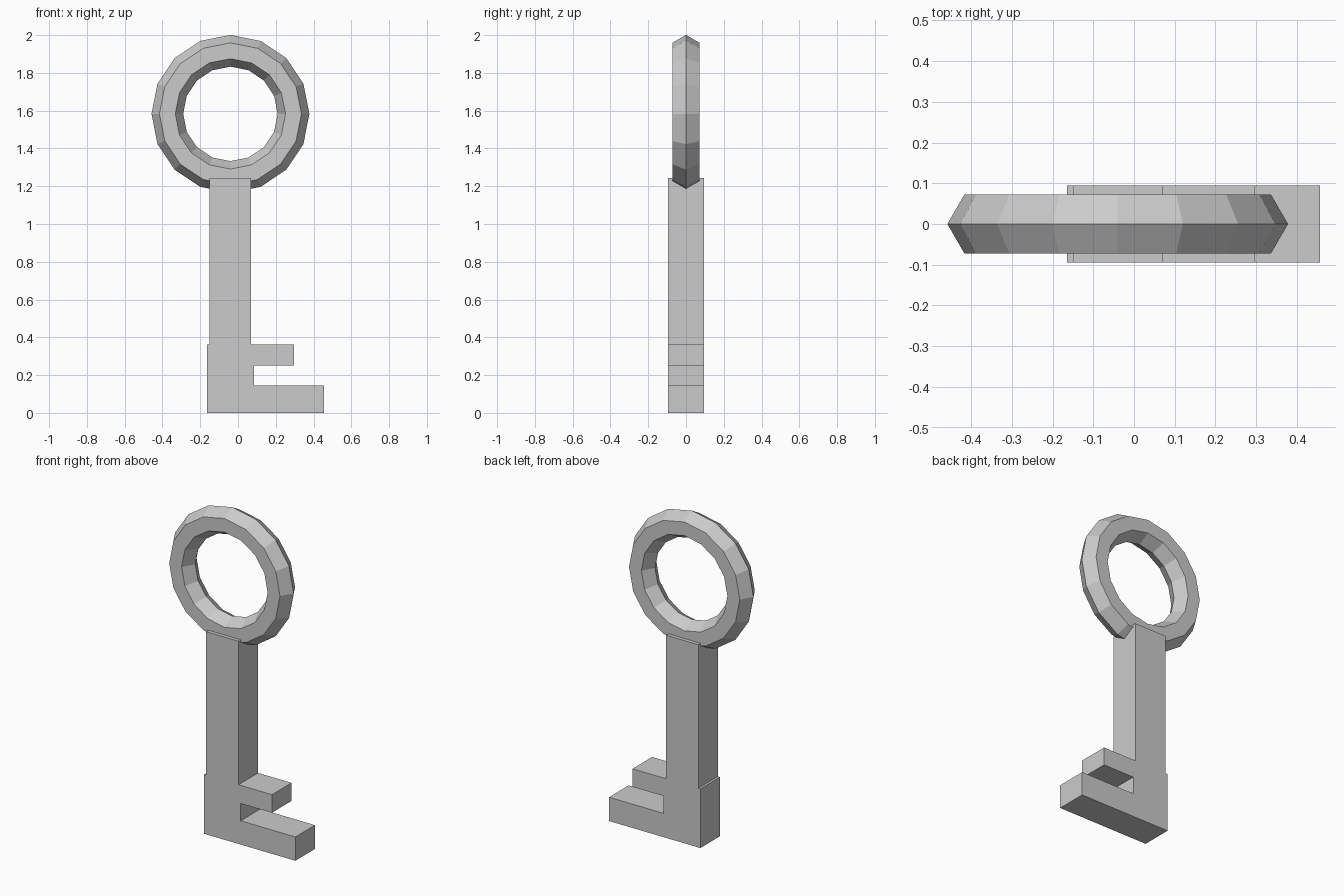
import bpy
import bmesh
import math

cube = bpy.data.objects.get("Cube")
if cube:
    bpy.data.objects.remove(cube, do_unlink=True)

# Plain grey metal
COLOUR = (0.6, 0.6, 0.6, 1)
metal = bpy.data.materials.new("grey_metal")
metal.use_nodes = True
metal.diffuse_color = COLOUR
metal.node_tree.nodes["Principled BSDF"].inputs["Base Color"].default_value = COLOUR

CENTRE_X = -0.04
HALF_DEPTH = 0.095

# Bow: faceted ring with a hexagonal section, standing in the xz plane
bpy.ops.mesh.primitive_torus_add(
    major_segments=16, minor_segments=6, major_radius=0.334, minor_radius=0.084,
    location=(CENTRE_X, 0, 1.583), rotation=(math.pi / 2, 0, 0))
bow = bpy.context.object
bow.name = "bow_ring"
bow.data.materials.append(metal)
bpy.ops.object.shade_flat()

# Shaft and bit: one outline extruded front to back
outline = [(-0.164, 0), (0.456, 0), (0.456, 0.146), (0.085, 0.146),
           (0.085, 0.252), (0.297, 0.252), (0.297, 0.363), (0.07, 0.363),
           (0.07, 1.244), (-0.15, 1.244), (-0.15, 0.363), (-0.164, 0.363)]
bm = bmesh.new()
face = bm.faces.new([bm.verts.new((x, -HALF_DEPTH, z)) for x, z in outline])
extruded = bmesh.ops.extrude_face_region(bm, geom=[face], use_keep_orig=True)
moved = [g for g in extruded["geom"] if isinstance(g, bmesh.types.BMVert)]
bmesh.ops.translate(bm, verts=moved, vec=(0, 2 * HALF_DEPTH, 0))
bmesh.ops.recalc_face_normals(bm, faces=bm.faces)
mesh = bpy.data.meshes.new("shaft_and_bit")
bm.to_mesh(mesh)
bm.free()
mesh.materials.append(metal)
shaft = bpy.data.objects.new("shaft_and_bit", mesh)
bpy.context.collection.objects.link(shaft)
